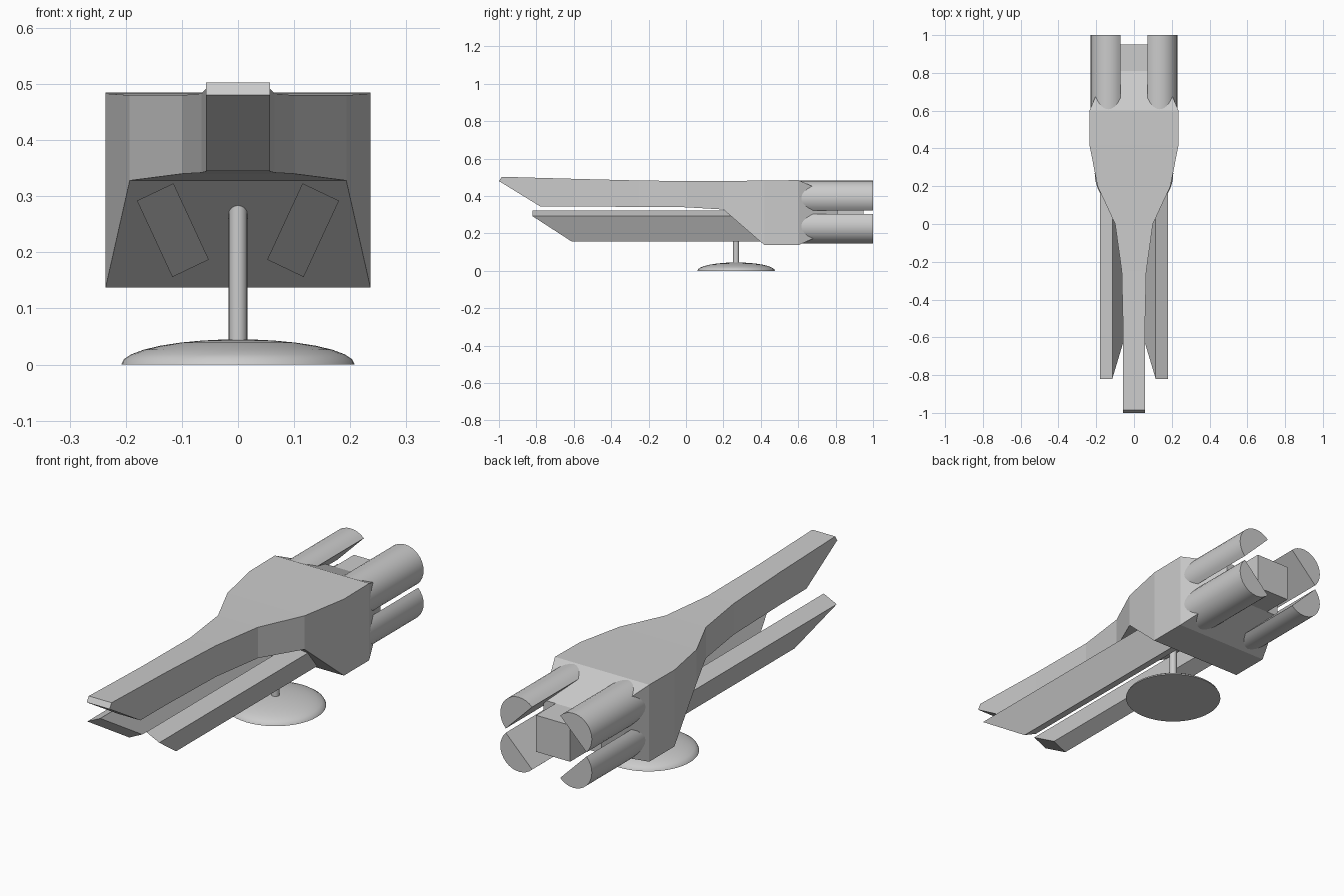
import bpy, bmesh, math

if "Cube" in bpy.data.objects:
    bpy.data.objects.remove(bpy.data.objects["Cube"])

grey = bpy.data.materials.new("light_grey")
grey.diffuse_color = (0.6, 0.6, 0.6, 1)
grey.use_nodes = True
grey.node_tree.nodes["Principled BSDF"].inputs["Base Color"].default_value = grey.diffuse_color


def loft(name, rings, smooth=False):
    """Skin a list of equal-length vertex rings and cap both ends."""
    bm = bmesh.new()
    rows = [[bm.verts.new(p) for p in ring] for ring in rings]
    n = len(rows[0])
    for a, b in zip(rows, rows[1:]):
        for i in range(n):
            j = (i + 1) % n
            bm.faces.new((a[i], a[j], b[j], b[i]))
    bm.faces.new(rows[0])
    bm.faces.new(rows[-1])
    bmesh.ops.recalc_face_normals(bm, faces=bm.faces)
    mesh = bpy.data.meshes.new(name)
    bm.to_mesh(mesh)
    bm.free()
    mesh.materials.append(grey)
    obj = bpy.data.objects.new(name, mesh)
    bpy.context.collection.objects.link(obj)
    if smooth:
        bpy.ops.object.select_all(action='DESELECT')
        obj.select_set(True)
        bpy.context.view_layer.objects.active = obj
        bpy.ops.object.shade_smooth_by_angle(angle=math.radians(35))
    return obj


# Hull: rectangular sections (half width, top y, top z, bottom y, bottom z)
sections = [
    (0.057, -0.985, 0.503, -1.0, 0.48),
    (0.057, -0.78, 0.497, -0.78, 0.345),
    (0.057, -0.60, 0.492, -0.60, 0.344),
    (0.065, -0.25, 0.483, -0.25, 0.342),
    (0.10, 0.0, 0.48, 0.0, 0.34),
    (0.193, 0.2, 0.48, 0.2, 0.328),
    (0.236, 0.42, 0.483, 0.42, 0.137),
    (0.236, 0.60, 0.485, 0.60, 0.137),
    (0.145, 0.81, 0.395, 0.81, 0.23),
]
loft("hull", [[(-w, yt, zt), (w, yt, zt), (w, yb, zb), (-w, yb, zb)]
              for w, yt, zt, yb, zb in sections])

# Tail block between the engines
loft("tail_block", [[(-0.085, y, 0.23), (0.085, y, 0.23),
                     (0.085, y, 0.395), (-0.085, y, 0.395)] for y in (0.75, 0.95)])

# Tilted lower blades with raked front ends: (x, z, front y)
blade = [(0.115, 0.323, -0.82), (0.18, 0.292, -0.82),
         (0.117, 0.156, -0.61), (0.052, 0.187, -0.61)]
for side, label in ((1, "right"), (-1, "left")):
    loft(label + "_blade", [[(side * x, y, z) for x, z, y in blade],
                            [(side * x, 0.48, z) for x, z, y in blade]])

# Four half-round engines, flat sides facing the centre line
R, STEPS = 0.093, 16
for sx, xl in ((1, "right"), (-1, "left")):
    for sz, zl, zc in ((1, "upper", 0.389), (-1, "lower", 0.238)):
        arc = [math.radians(-45 + 180 * i / STEPS) for i in range(STEPS + 1)]
        loft(f"{zl}_{xl}_engine",
             [[(sx * (0.136 + R * math.cos(a)), y, zc + sz * R * math.sin(a))
               for a in arc] for y in (0.58, 1.0)], smooth=True)


def circle(r, z, n):
    return [(r * math.cos(2 * math.pi * i / n),
             0.268 + r * math.sin(2 * math.pi * i / n), z) for i in range(n)]


# Display stand: pole and domed base
loft("stand_pole", [circle(0.0165, z, 24) for z in (0.02, 0.32)], smooth=True)
dome = [math.radians(a) for a in (0, 12, 24, 36, 48, 60, 72, 82, 88)]
loft("stand_base", [circle(0.208 * math.cos(a), 0.045 * math.sin(a), 48)
                    for a in dome], smooth=True)
